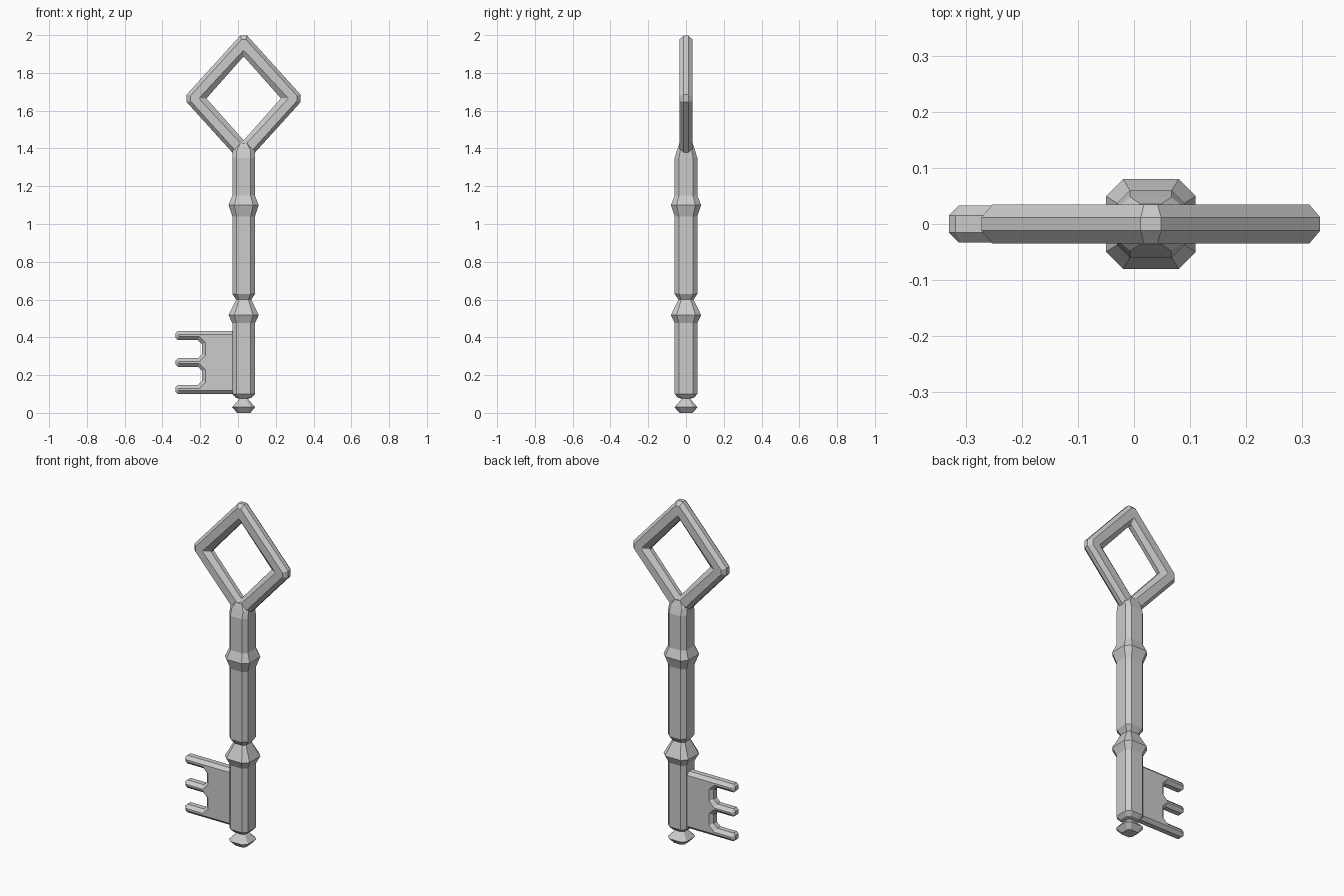
import bpy, bmesh

if "Cube" in bpy.data.objects:
    bpy.data.objects.remove(bpy.data.objects["Cube"])

CX = 0.03  # shaft axis


def finish(name, bm):
    bmesh.ops.recalc_face_normals(bm, faces=bm.faces)
    me = bpy.data.meshes.new(name)
    bm.to_mesh(me)
    bm.free()
    ob = bpy.data.objects.new(name, me)
    bpy.context.collection.objects.link(ob)
    return ob


def bridge(bm, a, b):
    n = len(a)
    for i in range(n):
        j = (i + 1) % n
        bm.faces.new((a[i], a[j], b[j], b[i]))


# Shaft, collars and end knob: chamfered-square sections stacked along z
def loft(name, rows, k=0.62):
    unit = [(1, k), (k, 1), (-k, 1), (-1, k), (-1, -k), (-k, -1), (k, -1), (1, -k)]
    bm = bmesh.new()
    rings = [[bm.verts.new((CX + u * hx, v * hy, z)) for u, v in unit]
             for z, hx, hy in rows]
    for a, b in zip(rings, rings[1:]):
        bridge(bm, a, b)
    bm.faces.new(rings[0])
    bm.faces.new(rings[-1])
    return finish(name, bm)


profile = [(0, .035), (.03, .061), (.075, .022), (.08, .042), (.1, .06),
           (.475, .06), (.518, .08), (.6, .04), (.63, .06),
           (1.04, .06), (1.1, .08), (1.15, .06), (1.35, .06)]
rows = [(z, r, r) for z, r in profile]
rows += [(1.39, .059, .048), (1.425, .03, .036)]
loft("shaft", rows)


# Diamond bow: rhombus rings with blunted corners, swept around the bar section
def diamond(bm, w, h, cut, y):
    tx, tz = cut, cut * 1.1
    sx, sz = w - cut * w / h, h - cut * h / w
    pts = [(sx, tz), (tx, sz), (-tx, sz), (-sx, tz),
           (-sx, -tz), (-tx, -sz), (tx, -sz), (sx, -tz)]
    return [bm.verts.new((CX + x, y, 1.665 + z)) for x, z in pts]


bm = bmesh.new()
section = [(.318, .353, .018, .012), (.293, .325, .012, .035),
           (.237, .255, .002, .035), (.197, .222, .002, .012)]
section += [(w, h, c, -y) for w, h, c, y in reversed(section)]
rings = [diamond(bm, *s) for s in section]
for i, ring in enumerate(rings):
    bridge(bm, ring, rings[(i + 1) % len(rings)])
finish("bow", bm)


# Toothed bit: flat outline, extruded, with bevelled rims
TIP, ROOT, C = -.33, -.19, .012
outline = [(.0, .10)]
teeth = [(.10, .148), (.244, .29), (.386, .434)]
for i, (lo, hi) in enumerate(teeth):
    if i > 0:
        outline += [(ROOT, lo - .022), (ROOT - .022, lo)]
    outline += [(TIP + C, lo), (TIP, lo + C), (TIP, hi - C), (TIP + C, hi)]
    if i < 2:
        outline += [(ROOT - .022, hi), (ROOT, hi + .022)]
outline.append((.0, .434))
bm = bmesh.new()
face = bm.faces.new([bm.verts.new((x, -.033, z)) for x, z in outline])
ext = bmesh.ops.extrude_face_region(bm, geom=[face])
bmesh.ops.translate(bm, vec=(0, .066, 0),
                    verts=[v for v in ext["geom"] if isinstance(v, bmesh.types.BMVert)])
bmesh.ops.recalc_face_normals(bm, faces=bm.faces)
rims = [e for e in bm.edges if abs(e.verts[0].co.y - e.verts[1].co.y) < 1e-5]
bmesh.ops.bevel(bm, geom=rims, offset=.018, offset_type='OFFSET', segments=1,
                profile=.5, affect='EDGES', clamp_overlap=False)
finish("bit", bm)
